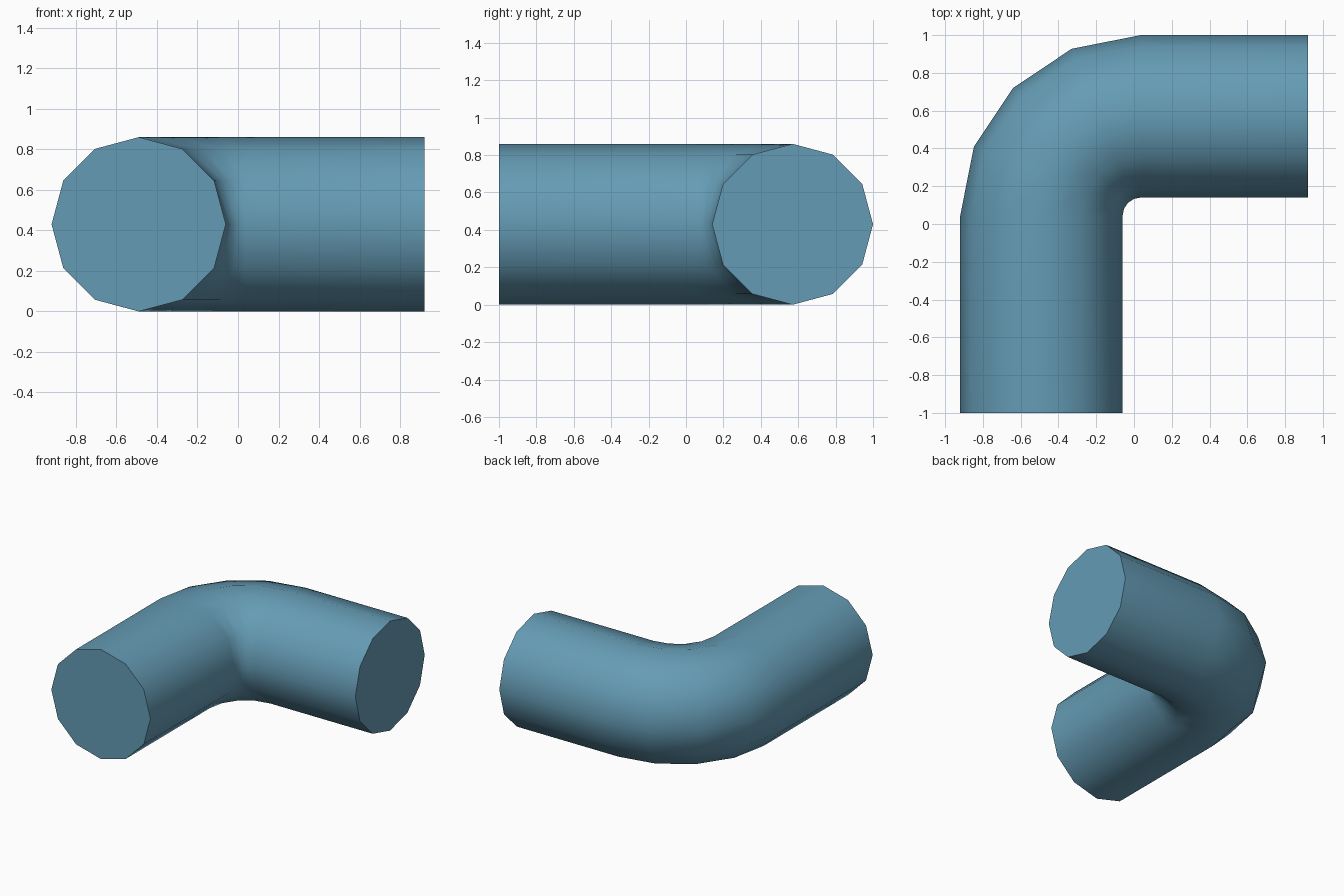
import bpy, bmesh, math
from mathutils import Vector

if "Cube" in bpy.data.objects:
    bpy.data.objects.remove(bpy.data.objects["Cube"])

R = 0.43            # pipe radius
BEND = 0.525        # centreline bend radius
CX, CY = 0.035, 0.04
SIDES, STEPS = 12, 4

# Centreline stations: (position, outward direction)
stations = [(Vector((CX - BEND, -1, R)), Vector((-1, 0, 0)))]
for i in range(STEPS + 1):
    a = math.pi - i * math.pi / 2 / STEPS
    out = Vector((math.cos(a), math.sin(a), 0))
    stations.append((Vector((CX, CY + 0.005, R)) + out * BEND, out))
stations.append((Vector((0.92, CY + 0.005 + BEND, R)), Vector((0, 1, 0))))

# Sweep the twelve-sided section and cap both ends
bm = bmesh.new()
rings = []
for pos, out in stations:
    ring = []
    for k in range(SIDES):
        t = 2 * math.pi * k / SIDES
        ring.append(bm.verts.new(pos + out * R * math.cos(t) + Vector((0, 0, R * math.sin(t)))))
    rings.append(ring)
for r0, r1 in zip(rings, rings[1:]):
    for k in range(SIDES):
        n = (k + 1) % SIDES
        bm.faces.new((r0[k], r0[n], r1[n], r1[k]))
bm.faces.new(rings[0])
bm.faces.new(rings[-1])
bmesh.ops.recalc_face_normals(bm, faces=bm.faces)

mesh = bpy.data.meshes.new("pipe_elbow")
bm.to_mesh(mesh)
bm.free()
pipe = bpy.data.objects.new("pipe_elbow", mesh)
bpy.context.collection.objects.link(pipe)

# Steel blue paint
paint = bpy.data.materials.new("steel_blue")
paint.diffuse_color = (0.13, 0.33, 0.46, 1)
paint.use_nodes = True
paint.node_tree.nodes["Principled BSDF"].inputs["Base Color"].default_value = paint.diffuse_color
mesh.materials.append(paint)

# Smooth tube, crisp end caps
bpy.context.view_layer.objects.active = pipe
pipe.select_set(True)
bpy.ops.object.shade_smooth_by_angle(angle=math.radians(50))
